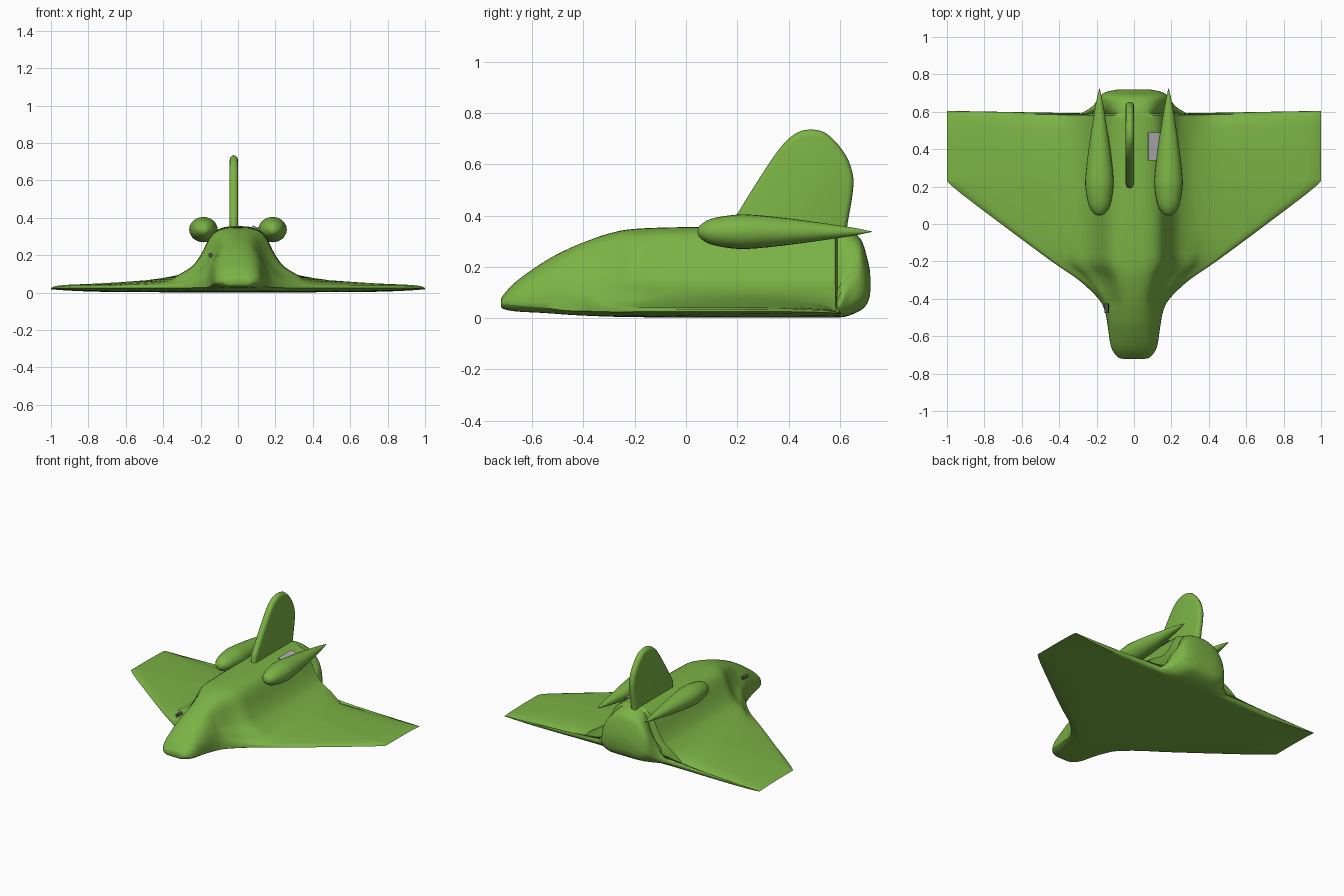
import bpy, bmesh, math
from mathutils import Vector

if "Cube" in bpy.data.objects:
    bpy.data.objects.remove(bpy.data.objects["Cube"], do_unlink=True)


def material(name, rgb):
    m = bpy.data.materials.new(name)
    m.use_nodes = True
    m.diffuse_color = (*rgb, 1)
    m.node_tree.nodes["Principled BSDF"].inputs["Base Color"].default_value = (*rgb, 1)
    return m


green = material("leaf green", (0.2, 0.45, 0.06))
grey = material("light grey", (0.45, 0.45, 0.45))
dark = material("dark grey", (0.08, 0.08, 0.08))


def spline(points, steps):
    """Catmull-Rom curve through tuples of any size."""
    p = [Vector(q) for q in points]
    p = [p[0] * 2 - p[1]] + p + [p[-1] * 2 - p[-2]]
    out = []
    for a, b, c, d in zip(p, p[1:], p[2:], p[3:]):
        for i in range(steps):
            t = i / steps
            out.append(0.5 * (2 * b + (c - a) * t + (2 * a - 5 * b + 4 * c - d) * t ** 2
                              + (3 * b - a - 3 * c + d) * t ** 3))
    return out + [p[-2]]


def finish(name, bm, mat, angle=50):
    bmesh.ops.recalc_face_normals(bm, faces=bm.faces)
    mesh = bpy.data.meshes.new(name)
    bm.to_mesh(mesh)
    bm.free()
    mesh.materials.append(mat)
    ob = bpy.data.objects.new(name, mesh)
    bpy.context.collection.objects.link(ob)
    bpy.ops.object.select_all(action="DESELECT")
    ob.select_set(True)
    bpy.context.view_layer.objects.active = ob
    bpy.ops.object.shade_smooth_by_angle(angle=math.radians(angle))
    return ob


def loft(rings):
    """Skin closed rings of equal length and cap both ends."""
    bm = bmesh.new()
    loops = [[bm.verts.new(co) for co in ring] for ring in rings]
    for a, b in zip(loops, loops[1:]):
        for i in range(len(a)):
            j = (i + 1) % len(a)
            bm.faces.new((a[i], a[j], b[j], b[i]))
    bm.faces.new(loops[0])
    bm.faces.new(loops[-1])
    return bm


# Blended hull: half section of the flared body (x, share of height)
flare = spline([(0, 1), (.05, .995), (.09, .97), (.13, .91), (.16, .79), (.185, .64),
                (.215, .5), (.25, .385), (.32, .265)], 2)
# Wing section outside the body (share of span, height)
wing = [(.12, .078), (.25, .066), (.45, .056), (.65, .048), (.8, .044), (.9, .041), (.97, .035), (1, 0)]
COUNT = len(flare) + len(wing)


def section(s):
    """Ring at a station: y, half width, flare, top, bottom, edge height, wing thickness."""
    y, width, blend, top, low, edge, thick = s
    root = min(.32, width * .75)
    wide = [(x * root / .32, z * top) for x, z in flare]
    for u, z in wing:
        wide.append((root + (width - root) * u, edge + max(0, z - edge) * thick))
    upper = []
    for i, (fx, fz) in enumerate(wide):
        a = math.pi / 2 * i / (COUNT - 1)
        dx = width * math.sin(a) ** .85
        dz = edge + (top - edge) * max(0, math.cos(a)) ** .8
        upper.append((dx + (fx - dx) * blend, dz + (fz - dz) * blend))

    def under(x):
        return low + (edge - low) * (x / width) ** 6

    def sweep(x):
        return y + .025 * x * x * max(0, min(1, (y - .3) / .2))

    ring = [(x, sweep(x), z) for x, z in reversed(upper)]
    ring += [(-x, sweep(x), z) for x, z in upper[1:]]
    ring += [(-x, sweep(x), under(x)) for x, z in reversed(upper[:-1])]
    ring += [(x, sweep(x), under(x)) for x, z in upper[1:-1]]
    return ring


front = [(-.722, .05, 0, .07, .048, .058, 1), (-.712, .085, 0, .09, .036, .055, 1),
         (-.66, .122, 0, .145, .026, .05, 1), (-.55, .14, 0, .222, .02, .04, 1),
         (-.47, .155, .1, .265, .014, .03, 1), (-.4, .19, .4, .295, .01, .028, 1),
         (-.3, .295, .85, .33, .006, .025, 1), (-.2, .44, 1, .348, .004, .025, 1),
         (0, .71, 1, .355, .002, .025, 1), (.2, .97, 1, .355, .002, .025, 1),
         (.26, 1, 1, .355, .002, .025, 1), (.4, 1, 1, .355, .002, .025, .9),
         (.52, 1, 1, .355, .002, .022, .6), (.58, 1, 1, .355, .002, .018, .15)]
rear = [(.59, .28, .85, .355, .002, .02, .5), (.63, .22, .3, .345, .008, .04, .5),
        (.68, .185, 0, .31, .03, .08, .5), (.705, .15, 0, .24, .055, .1, .5),
        (.718, .09, 0, .18, .09, .13, .5)]
stations = spline(front, 4) + spline(rear, 4)
for s in stations:
    s[1] = min(s[1], 1)
    s[2] = max(0, min(s[2], 1))
finish("hull_and_wings", loft([section(s) for s in stations]), green)

# Teardrop engine pods
pod = spline([(.045, .003), (.055, .028), (.1, .057), (.19, .074), (.26, .074), (.4, .058),
              (.55, .035), (.65, .018), (.725, .001)], 4)
SIDES = 24
for side, name in ((1, "left_pod"), (-1, "right_pod")):
    rings = [[(side * .185 + r * math.cos(2 * math.pi * k / SIDES), y,
               .337 + .89 * r * math.sin(2 * math.pi * k / SIDES)) for k in range(SIDES)]
             for y, r in pod]
    finish(name, loft(rings), green)

# Tail fin: rounded outline with thickness and soft edges
outline = spline([(.19, .39), (.27, .52), (.36, .655), (.42, .715), (.48, .735), (.55, .718),
                  (.62, .64), (.65, .56), (.65, .49), (.63, .37)], 4)
outline = [(.19, .3)] + [tuple(p) for p in outline] + [(.62, .3)]
cy, cz = .45, .47


def fin_ring(x, shrink):
    return [(x, cy + (y - cy) * shrink, cz + (z - cz) * shrink) for y, z in outline]


layers = [(-.045, .9), (-.042, .95), (-.034, .985), (-.0225, 1), (-.011, .985), (-.003, .95), (0, .9)]
finish("tail_fin", loft([fin_ring(x, k) for x, k in layers]), green)


def block(name, centre, size, tilt, mat):
    bm = bmesh.new()
    bmesh.ops.create_cube(bm, size=1)
    for v in bm.verts:
        v.co = Vector([c * s for c, s in zip(v.co, size)])
    ob = finish(name, bm, mat, 30)
    ob.location = centre
    ob.rotation_euler = (0, tilt, 0)


# Pale panel on the rear deck beside the fin
block("deck_panel", (.112, .415, .342), (.075, .15, .008), .38, grey)

# Small sensor tube on the right cheek of the nose
bm = bmesh.new()
bmesh.ops.create_cone(bm, cap_ends=True, segments=12, radius1=.012, radius2=.012, depth=.05)
sensor = finish("nose_sensor", bm, dark, 30)
sensor.location = (-.147, -.45, .2)
sensor.rotation_euler = (math.pi / 2, 0, 0)
